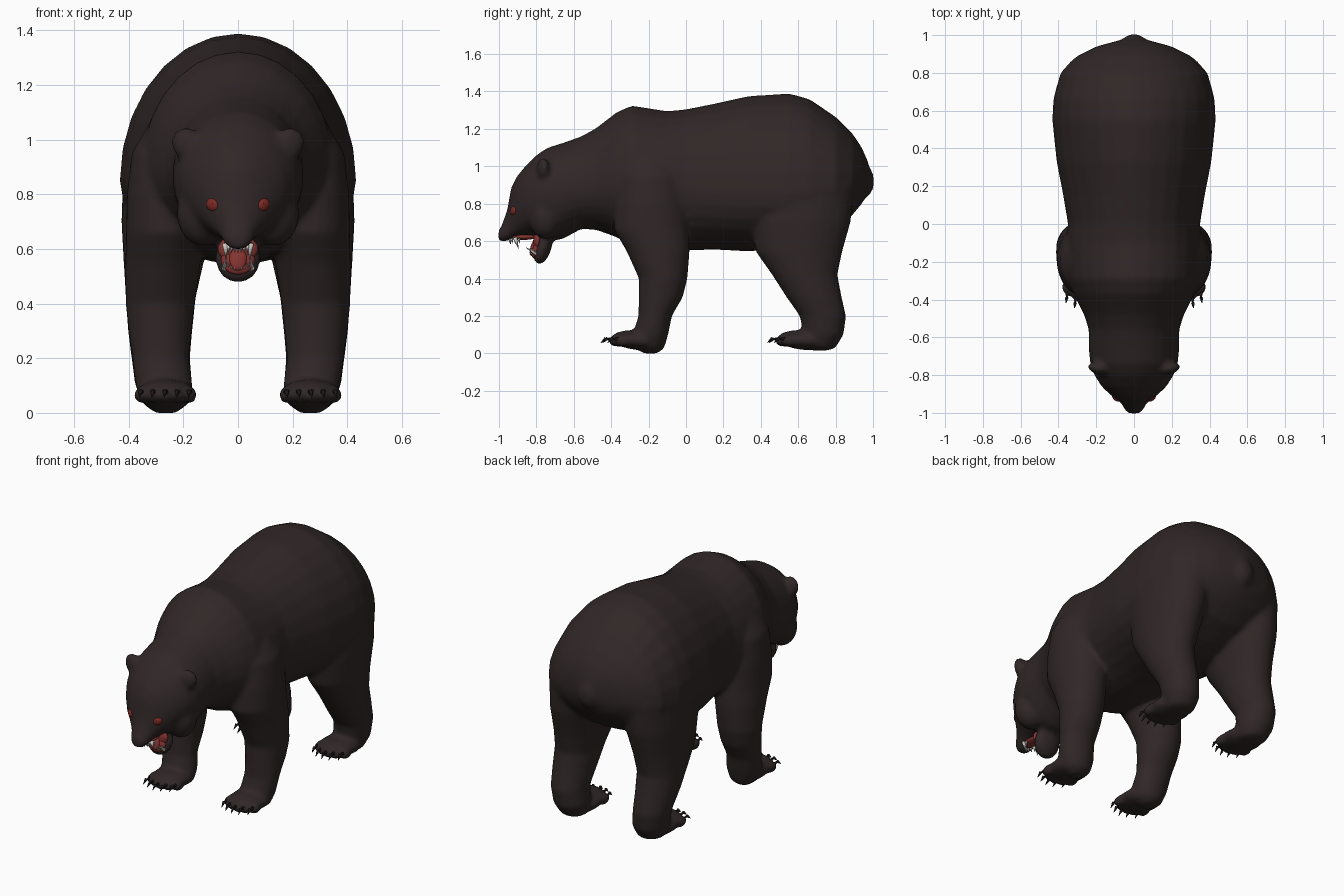
import bpy, bmesh, math
from mathutils import Vector, Matrix


def material(name, rgb):
    m = bpy.data.materials.new(name)
    m.diffuse_color = (*rgb, 1)
    return m


FUR = material("dark brown fur", (0.030, 0.020, 0.020))
BLACK = material("black claw", (0.012, 0.010, 0.010))
RED = material("mouth red", (0.24, 0.035, 0.030))
EYE = material("eye red", (0.20, 0.022, 0.018))
TOOTH = material("tooth white", (0.62, 0.60, 0.56))
SEG = 28


def bridge(bm, rings):
    """Skin a list of vertex loops and cap both ends."""
    loops = [[bm.verts.new(p) for p in r] for r in rings]
    for a, b in zip(loops, loops[1:]):
        for i in range(len(a)):
            j = (i + 1) % len(a)
            bm.faces.new((a[i], a[j], b[j], b[i]))
    bm.faces.new(loops[0][::-1])
    bm.faces.new(loops[-1])


def upright_ring(y, bottom, mid, top, w):
    """Vertical egg-shaped section across the body."""
    pts = []
    for i in range(SEG):
        a = math.tau * i / SEG
        s = math.sin(a)
        pts.append((w * math.cos(a), y, mid + s * ((top - mid) if s > 0 else (mid - bottom))))
    return pts


def flat_ring(z, yc, ry, xc, rx, side):
    """Horizontal section across a leg."""
    return [(side * (xc + rx * math.cos(math.tau * i / SEG)),
             yc + ry * math.sin(math.tau * i / SEG), z) for i in range(SEG)]


def ball(bm, center, radii, rot=(0, 0, 0)):
    r = Matrix.Rotation(rot[2], 4, 'Z') @ Matrix.Rotation(rot[1], 4, 'Y') @ Matrix.Rotation(rot[0], 4, 'X')
    m = Matrix.Translation(center) @ r @ Matrix.Diagonal((*radii, 1))
    bmesh.ops.create_uvsphere(bm, u_segments=20, v_segments=12, radius=1, matrix=m)


def spike(bm, base, tip, radius):
    """Pointed claw or tooth."""
    base, tip = Vector(base), Vector(tip)
    d = tip - base
    m = Matrix.Translation((base + tip) / 2) @ d.to_track_quat('Z', 'Y').to_matrix().to_4x4()
    bmesh.ops.create_cone(bm, cap_ends=True, segments=7, radius1=radius, radius2=radius * 0.1,
                          depth=d.length, matrix=m)


def finish(bm, name, mat):
    bmesh.ops.recalc_face_normals(bm, faces=bm.faces)
    me = bpy.data.meshes.new(name)
    bm.to_mesh(me)
    bm.free()
    me.materials.append(mat)
    ob = bpy.data.objects.new(name, me)
    bpy.context.collection.objects.link(ob)
    for p in me.polygons:
        p.use_smooth = True
    return ob


# Torso, neck and head sections: y, bottom, widest height, top, half width
BODY = [
    (0.975, 0.86, 0.93, 1.02, 0.07), (0.94, 0.80, 0.92, 1.10, 0.20),
    (0.89, 0.74, 0.90, 1.175, 0.30), (0.80, 0.66, 0.88, 1.265, 0.39),
    (0.66, 0.59, 0.86, 1.36, 0.428), (0.55, 0.56, 0.85, 1.39, 0.433),
    (0.33, 0.545, 0.85, 1.375, 0.41), (0.15, 0.555, 0.86, 1.335, 0.375),
    (0.0, 0.55, 0.88, 1.305, 0.35), (-0.10, 0.55, 0.88, 1.295, 0.36),
    (-0.29, 0.57, 0.90, 1.325, 0.35), (-0.37, 0.62, 0.90, 1.29, 0.32),
    (-0.48, 0.66, 0.89, 1.205, 0.265), (-0.56, 0.665, 0.88, 1.16, 0.24),
    (-0.66, 0.61, 0.86, 1.125, 0.24), (-0.74, 0.60, 0.85, 1.10, 0.232),
    (-0.80, 0.63, 0.84, 1.06, 0.21), (-0.86, 0.63, 0.82, 1.00, 0.172),
    (-0.905, 0.62, 0.78, 0.945, 0.125), (-0.935, 0.61, 0.72, 0.885, 0.085),
    (-0.955, 0.60, 0.66, 0.77, 0.064), (-0.985, 0.595, 0.635, 0.685, 0.05),
    (-1.003, 0.605, 0.632, 0.655, 0.03)]

# Leg sections: z, y centre, y radius, x centre, x radius
FRONT_LEG = [
    (1.12, -0.19, 0.12, 0.20, 0.09), (0.95, -0.19, 0.18, 0.245, 0.145),
    (0.80, -0.19, 0.195, 0.26, 0.147), (0.66, -0.185, 0.20, 0.265, 0.145),
    (0.55, -0.15, 0.17, 0.275, 0.138), (0.40, -0.122, 0.13, 0.285, 0.127),
    (0.30, -0.135, 0.118, 0.285, 0.115), (0.20, -0.165, 0.09, 0.283, 0.104),
    (0.10, -0.19, 0.095, 0.27, 0.105), (0.03, -0.19, 0.075, 0.265, 0.08),
    (0.0, -0.19, 0.04, 0.265, 0.04)]
HIND_LEG = [
    (1.10, 0.62, 0.22, 0.19, 0.16), (0.90, 0.62, 0.285, 0.24, 0.18),
    (0.70, 0.61, 0.27, 0.26, 0.167), (0.54, 0.605, 0.23, 0.273, 0.145),
    (0.42, 0.635, 0.175, 0.283, 0.128), (0.30, 0.685, 0.148, 0.285, 0.118),
    (0.20, 0.732, 0.124, 0.283, 0.107), (0.10, 0.735, 0.108, 0.272, 0.105),
    (0.03, 0.72, 0.08, 0.265, 0.08), (0.015, 0.72, 0.04, 0.265, 0.04)]
FEET = [-0.27, 0.62]

fur = bmesh.new()
claws = bmesh.new()
bridge(fur, [upright_ring(*s) for s in BODY])
ball(fur, (0, 0.95, 0.92), (0.07, 0.056, 0.09))                      # tail
ball(fur, (0, -0.765, 0.565), (0.085, 0.046, 0.093), (-0.3, 0, 0))   # lower jaw
for side in (-1, 1):
    for leg, fy in zip((FRONT_LEG, HIND_LEG), FEET):
        bridge(fur, [flat_ring(*s, side) for s in leg])
        ball(fur, (side * 0.265, fy + 0.01, 0.07), (0.112, 0.14, 0.052), (-0.1, 0, 0))
        # toes and claws
        for i in range(5):
            t = i - 2
            x = side * 0.265 + t * 0.044
            y = fy - 0.098 + 0.009 * t * t
            ball(fur, (x, y, 0.066), (0.028, 0.05, 0.032))
            spike(claws, (x, y - 0.03, 0.075), (x * 1.01, y - 0.068, 0.078), 0.012)
            spike(claws, (x * 1.01, y - 0.060, 0.080), (x * 1.02, y - 0.088, 0.056), 0.010)
    # ears, brows, cheeks
    ball(fur, (side * 0.188, -0.765, 0.985), (0.058, 0.032, 0.062), (0, side * 0.5, side * 0.25))
    ball(fur, (side * 0.10, -0.875, 0.825), (0.06, 0.035, 0.026), (0, side * -0.3, side * 0.4))
    ball(fur, (side * 0.13, -0.75, 0.73), (0.095, 0.09, 0.12))

body = finish(fur, "body", FUR)

# Fuse the body parts into one soft skin
bpy.context.view_layer.objects.active = body
body.select_set(True)
remesh = body.modifiers.new("fuse", 'REMESH')
remesh.mode = 'VOXEL'
remesh.voxel_size = 0.0135
remesh.use_smooth_shade = True
soft = body.modifiers.new("soften", 'SMOOTH')
soft.factor = 0.5
soft.iterations = 7
for name in ("fuse", "soften"):
    bpy.ops.object.modifier_apply(modifier=name)
body.data.materials.clear()
body.data.materials.append(FUR)
for p in body.data.polygons:
    p.use_smooth = True
bpy.context.view_layer.update()

finish(claws, "claws", BLACK)

# Eyes set on the face surface
eyes, pupils = bmesh.new(), bmesh.new()
for side in (-1, 1):
    hit, loc, nor, _ = body.ray_cast(Vector((side * 0.093, -2, 0.762)), Vector((0, 1, 0)))
    p = loc if hit else Vector((side * 0.093, -0.9, 0.762))
    ball(eyes, p + Vector((0, 0.006, 0)), (0.027, 0.015, 0.023), (0, side * -0.5, side * 0.6))
    ball(pupils, p + Vector((-side * 0.003, -0.006, 0.002)), (0.008, 0.005, 0.009))
finish(eyes, "eyes", EYE)
finish(pupils, "pupils", BLACK)

# Nose pad
nose = bmesh.new()
ball(nose, (0, -0.982, 0.648), (0.036, 0.018, 0.022))
finish(nose, "nose", BLACK)

# Mouth lining: palate, throat, jaw lining and tongue
mouth = bmesh.new()
ball(mouth, (0, -0.875, 0.622), (0.05, 0.075, 0.016))
ball(mouth, (0, -0.795, 0.60), (0.074, 0.022, 0.05))
ball(mouth, (0, -0.800, 0.56), (0.062, 0.022, 0.055), (-0.25, 0, 0))
ball(mouth, (0, -0.818, 0.565), (0.032, 0.014, 0.045), (-0.25, 0, 0))
finish(mouth, "mouth_lining", RED)

# Teeth: two rows of small points and four long canines
teeth = bmesh.new()
for i in range(9):
    t = (i - 4) / 4
    x, back = 0.046 * t, 0.05 * t * t
    spike(teeth, (x, -0.945 + back, 0.615), (x, -0.94 + back, 0.585), 0.0075)
    spike(teeth, (x, -0.805, 0.515 + 0.03 * t * t), (x, -0.836, 0.53 + 0.03 * t * t), 0.0075)
for side in (-1, 1):
    spike(teeth, (side * 0.046, -0.915, 0.62), (side * 0.043, -0.895, 0.56), 0.012)
    spike(teeth, (side * 0.05, -0.80, 0.53), (side * 0.047, -0.855, 0.565), 0.011)
finish(teeth, "teeth", TOOTH)
